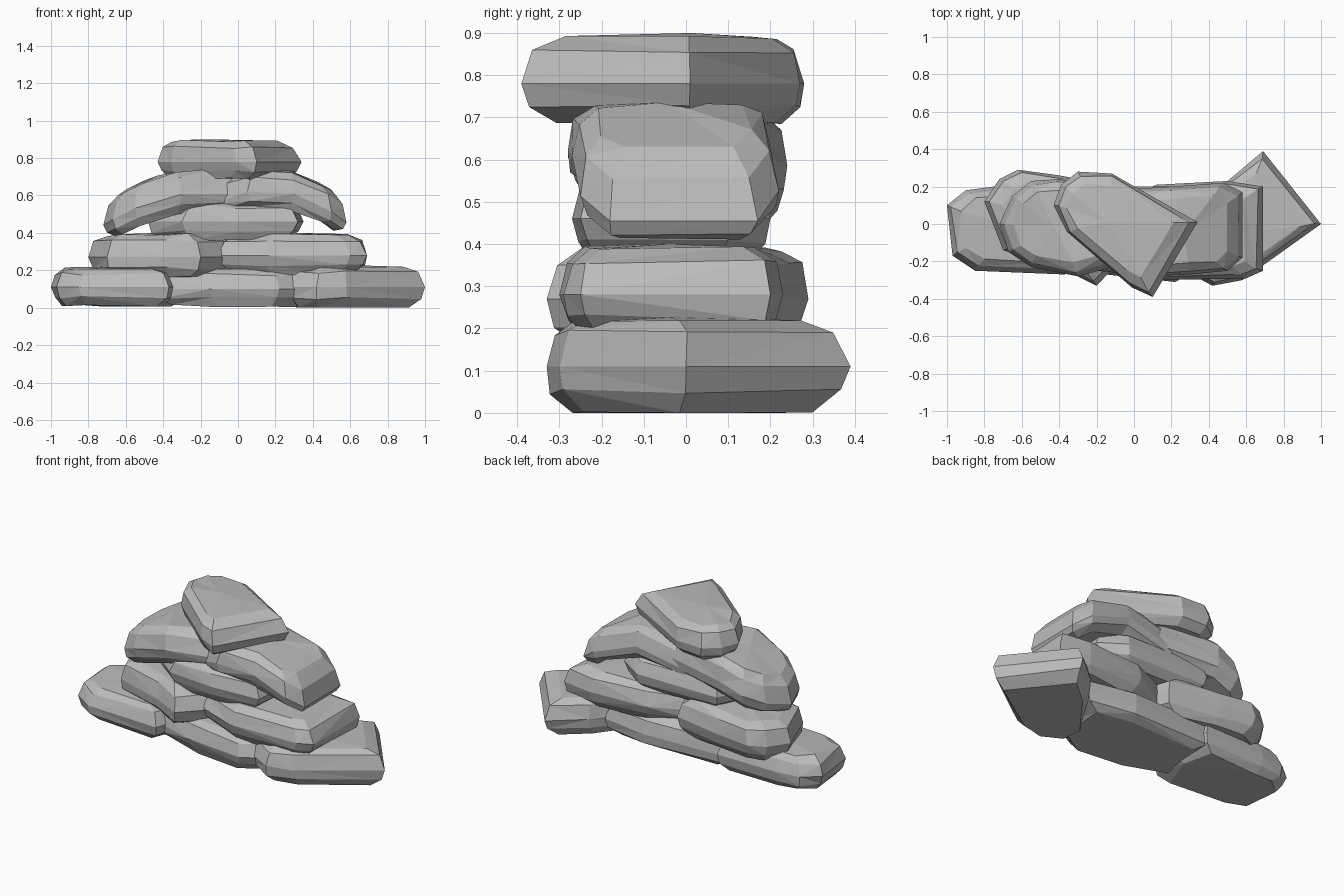
import bpy
import bmesh
import random
from mathutils import Vector

random.seed(4)

default_cube = bpy.data.objects.get("Cube")
if default_cube:
    bpy.data.objects.remove(default_cube, do_unlink=True)

# One plain grey for every stone
stone_grey = bpy.data.materials.new("stone grey")
stone_grey.use_nodes = True
grey = (0.5, 0.5, 0.5, 1)
stone_grey.diffuse_color = grey
stone_grey.node_tree.nodes["Principled BSDF"].inputs["Base Color"].default_value = grey


def ring_levels(low, high, waist):
    """Heights and sizes of the rings, widest at the waist."""
    return [
        (low, 0.8),
        (low + (waist - low) * 0.45, 0.95),
        (waist, 1),
        (waist + (high - waist) * 0.65, 0.92),
        (waist + (high - waist) * 0.92, 0.74),
    ]


def chip(amount):
    return random.uniform(-amount, amount)


def make_stone(name, outline, low, high, waist, pivot=0, droop=0):
    """Stack shrinking copies of a plan outline into a domed, faceted boulder.

    A drooping stone sags along x with the squared distance from its pivot.
    """
    points = [Vector(point) for point in outline]
    centre = sum(points, Vector((0, 0))) / len(points)
    bm = bmesh.new()

    def add_corner(spot, height, roughness):
        x = spot.x + chip(roughness)
        y = spot.y + chip(roughness)
        z = height - droop * (x - pivot) ** 2 + chip(roughness)
        return bm.verts.new((x, y, max(z, 0)))

    rings = []
    for level, size in ring_levels(low, high, waist):
        roughness = 0 if size == 1 else 0.008
        spots = [centre + (point - centre) * size for point in points]
        rings.append([add_corner(spot, level, roughness) for spot in spots])

    # Walls between neighbouring rings, a flat base and a shallow domed top
    count = len(points)
    peak = add_corner(centre, high, 0)
    for lower, upper in zip(rings, rings[1:]):
        for i in range(count):
            j = (i + 1) % count
            bm.faces.new((lower[i], lower[j], upper[j], upper[i]))
    for i in range(count):
        bm.faces.new((rings[-1][i], rings[-1][(i + 1) % count], peak))
    bm.faces.new(rings[0])
    bmesh.ops.triangulate(bm, faces=bm.faces[:], quad_method="SHORT_EDGE")
    bmesh.ops.recalc_face_normals(bm, faces=bm.faces[:])

    mesh = bpy.data.meshes.new(name)
    bm.to_mesh(mesh)
    bm.free()
    mesh.materials.append(stone_grey)
    stone = bpy.data.objects.new(name, mesh)
    bpy.context.collection.objects.link(stone)


# Bottom course: three broad stones on the ground
make_stone(
    "bottom_right_stone",
    [(-1, 0.1), (-0.97, -0.17), (-0.85, -0.25), (-0.37, -0.27),
     (-0.27, 0), (-0.35, 0.2), (-0.75, 0.2), (-0.9, 0.18)],
    low=0.01, high=0.22, waist=0.11,
)
make_stone(
    "bottom_middle_stone",
    [(-0.45, -0.18), (-0.15, -0.27), (0.22, -0.31), (0.42, -0.2),
     (0.45, 0.15), (0.15, 0.2), (-0.4, 0.18)],
    low=0.01, high=0.22, waist=0.1,
)
make_stone(
    "bottom_left_stone",
    [(1, 0), (0.69, 0.39), (0.5, 0.23), (0.26, -0.1),
     (0.27, -0.25), (0.42, -0.33), (0.58, -0.3)],
    low=0, high=0.23, waist=0.11,
)

# Second course: two stones meeting over the middle of the bottom course
make_stone(
    "second_right_stone",
    [(-0.8, 0.12), (-0.72, 0.24), (-0.62, 0.29), (-0.4, 0.26),
     (-0.08, 0.2), (0.02, -0.1), (-0.2, -0.33), (-0.38, -0.24),
     (-0.7, -0.14)],
    low=0.16, high=0.4, waist=0.27,
)
make_stone(
    "second_left_stone",
    [(0.69, 0.2), (0.69, -0.25), (0.6, -0.29), (0.15, -0.3),
     (-0.11, -0.2), (-0.12, 0.1), (0.12, 0.21), (0.5, 0.23)],
    low=0.18, high=0.4, waist=0.28,
)

# Third course: one slim stone in the middle
make_stone(
    "third_middle_stone",
    [(-0.48, -0.08), (-0.3, -0.24), (0, -0.27), (0.32, -0.25),
     (0.35, 0.1), (0.2, 0.2), (-0.35, 0.2)],
    low=0.36, high=0.57, waist=0.46,
)

# Shoulder stones: a drooping pair that leans over the middle stone
make_stone(
    "shoulder_right_stone",
    [(-0.72, 0), (-0.65, 0.15), (-0.55, 0.23), (-0.4, 0.24),
     (-0.03, 0.18), (0, -0.2), (-0.3, -0.28), (-0.55, -0.23),
     (-0.67, -0.15)],
    low=0.52, high=0.75, waist=0.62, pivot=-0.15, droop=0.55,
)
make_stone(
    "shoulder_left_stone",
    [(-0.13, -0.18), (0.05, -0.28), (0.3, -0.27), (0.5, -0.25),
     (0.58, -0.18), (0.58, 0.17), (0.48, 0.22), (0.2, 0.2), (-0.13, 0.18)],
    low=0.54, high=0.75, waist=0.63, pivot=0.15, droop=0.95,
)

# Cap stone: a single slab set askew across the top
make_stone(
    "cap_stone",
    [(-0.43, 0.1), (-0.39, 0.21), (-0.3, 0.28), (-0.12, 0.27),
     (0.34, 0.01), (0.1, -0.39), (-0.01, -0.34), (-0.36, -0.04)],
    low=0.69, high=0.9, waist=0.78,
)
